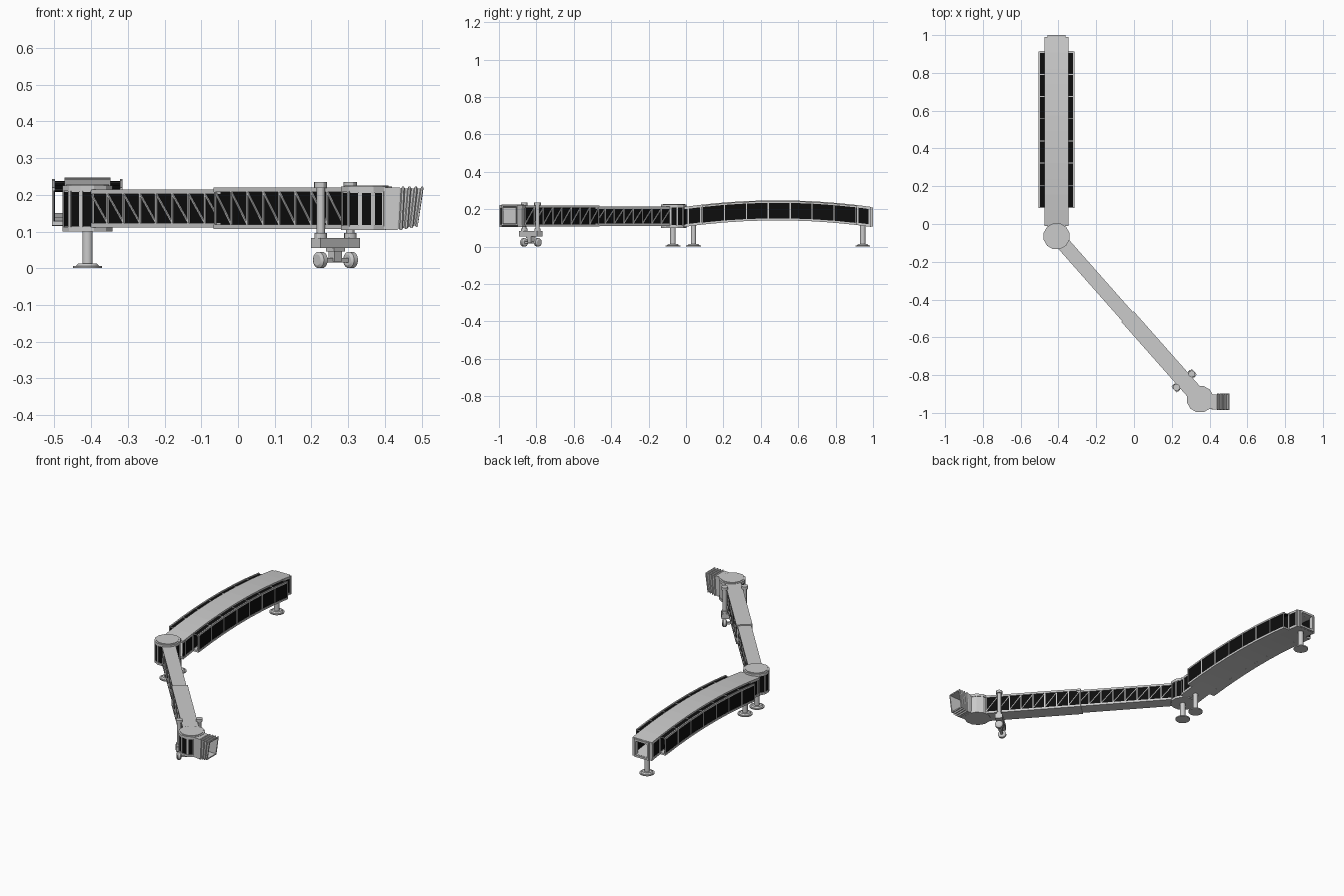
import bpy, bmesh, math
from mathutils import Matrix, Vector

if "Cube" in bpy.data.objects:
    bpy.data.objects.remove(bpy.data.objects["Cube"])

black = bpy.data.materials.new("dark_glass")
black.diffuse_color = (0.004, 0.004, 0.004, 1)
black.use_nodes = True
black.node_tree.nodes["Principled BSDF"].inputs["Base Color"].default_value = black.diffuse_color
I = Matrix.Identity(4)


def finish(name, bm, mat=None, smooth=False):
    bmesh.ops.recalc_face_normals(bm, faces=bm.faces[:])
    me = bpy.data.meshes.new(name)
    bm.to_mesh(me)
    bm.free()
    ob = bpy.data.objects.new(name, me)
    bpy.context.collection.objects.link(ob)
    if mat:
        me.materials.append(mat)
    if smooth:
        bpy.context.view_layer.objects.active = ob
        ob.select_set(True)
        bpy.ops.object.shade_smooth_by_angle()
        ob.select_set(False)


def box(bm, lo, hi, M=I):
    lo, hi = Vector(lo), Vector(hi)
    S = Matrix.Diagonal((*(hi - lo), 1))
    bmesh.ops.create_cube(bm, size=1, matrix=M @ Matrix.Translation((lo + hi) / 2) @ S)


def bar(bm, p, q, w, M=I):
    p, q = Vector(p), Vector(q)
    R = (q - p).to_track_quat('Z', 'Y').to_matrix().to_4x4()
    h = (q - p).length / 2
    box(bm, (-w / 2, -w / 2, -h), (w / 2, w / 2, h), M @ Matrix.Translation((p + q) / 2) @ R)


def cyl(bm, x, y, z0, z1, r, n=16, r2=None, M=I):
    R = Matrix.Rotation(math.pi / n, 4, 'Z')
    bmesh.ops.create_cone(bm, cap_ends=True, segments=n, radius1=r, radius2=r if r2 is None else r2,
                          depth=z1 - z0, matrix=M @ Matrix.Translation((x, y, (z0 + z1) / 2)) @ R)


def loft(bm, rings):
    rows = [[bm.verts.new(v) for v in ring] for ring in rings]
    n = len(rows[0])
    for a, b in zip(rows, rows[1:]):
        for i in range(n):
            bm.faces.new((a[i], a[(i + 1) % n], b[(i + 1) % n], b[i]))
    bm.faces.new(rows[0])
    bm.faces.new(rows[-1])


# ---- arched fixed walkway ----
FX = -0.41


def arc(y):
    return 0.035 * (1 - ((y - 0.49) / 0.5) ** 2)


def sweep(bm, x0, x1, z0, z1, y0, y1, n):
    if x0 > x1:
        x0, x1 = x1, x0
    rings = []
    for i in range(n + 1):
        y = y0 + (y1 - y0) * i / n
        h = arc(y)
        rings.append([(FX + x, y, z + h) for x, z in ((x0, z0), (x1, z0), (x1, z1), (x0, z1))])
    loft(bm, rings)


Y0, Y1, BAYS = 0.085, 0.912, 7
bm = bmesh.new()
sweep(bm, -0.0625, 0.0625, 0.199, 0.212, -0.01, 0.99, 12)
finish("walkway_roof", bm)
bm = bmesh.new()
sweep(bm, -0.0625, 0.0625, 0.105, 0.118, -0.01, 0.99, 12)
finish("walkway_floor", bm)

walls, glass, frames = bmesh.new(), bmesh.new(), bmesh.new()
for s in (-1, 1):
    sweep(walls, s * 0.055, s * 0.06, 0.117, 0.2, -0.005, 0.985, 12)
    # outer glazed side, glass top strip, rails and lower ledge
    sweep(glass, s * 0.089, s * 0.093, 0.115, 0.2, Y0, Y1, BAYS)
    sweep(glass, s * 0.062, s * 0.09, 0.197, 0.203, Y0, Y1, BAYS)
    sweep(frames, s * 0.088, s * 0.096, 0.199, 0.208, Y0, Y1, BAYS)
    sweep(frames, s * 0.06, s * 0.096, 0.105, 0.116, Y0, Y1, BAYS)
    for i in range(BAYS + 1):
        y = Y0 + 0.003 + (Y1 - Y0 - 0.006) * i / BAYS
        h = arc(y)
        bar(frames, (FX + s * 0.093, y, 0.108 + h), (FX + s * 0.093, y, 0.206 + h), 0.006)
        bar(frames, (FX + s * 0.062, y, 0.201 + h), (FX + s * 0.094, y, 0.201 + h), 0.005)
    for y in (0.012, 0.08, 0.917, 0.982):
        bar(frames, (FX + s * 0.06, y, 0.108 + arc(y)), (FX + s * 0.06, y, 0.21 + arc(y)), 0.008)
finish("walkway_inner_walls", walls, black)
finish("walkway_side_glass", glass, black)
finish("walkway_side_frames", frames)

# doorway frame at the building end
bm = bmesh.new()
for s in (-1, 1):
    a, b = sorted((s * 0.037, s * 0.047))
    box(bm, (FX + a, 0.975, 0.11), (FX + b, 1.0, 0.208))
    a, b = sorted((s * 0.045, s * 0.062))
    box(bm, (FX + a, 0.975, 0.108), (FX + b, 0.99, 0.21))
box(bm, (FX - 0.047, 0.975, 0.198), (FX + 0.047, 1.0, 0.21))
box(bm, (FX - 0.047, 0.975, 0.106), (FX + 0.047, 1.0, 0.117))
finish("end_doorway", bm)

# support columns with stepped round feet
bm = bmesh.new()
for y in (-0.07, 0.04, 0.945):
    cyl(bm, FX, y, 0.0, 0.006, 0.04, 20)
    cyl(bm, FX, y, 0.006, 0.013, 0.032, 20, 0.026)
    cyl(bm, FX, y, 0.01, 0.112, 0.0145, 16)
finish("support_columns", bm, None, True)


# ---- twelve-sided cabins ----
def drum(name, cx, cy, R, z0, z1, glazed):
    g, k = bmesh.new(), bmesh.new()
    cyl(g, cx, cy, z0, z0 + 0.012, R, 12)
    cyl(g, cx, cy, z0 + 0.01, z1 - 0.01, R * 0.95, 12)
    cyl(g, cx, cy, z1 - 0.015, z1, R, 12)
    cyl(g, cx, cy, z1, z1 + 0.003, R * 0.86, 12)
    ap = R * 0.95 * math.cos(math.pi / 12)
    w = R * 0.95 * math.sin(math.pi / 12)
    for i in range(12):
        M = Matrix.Translation((cx, cy, 0)) @ Matrix.Rotation(math.radians(30 * i), 4, 'Z')
        if glazed(30 * i):
            box(k, (ap - 0.004, -w * 0.72, z0 + 0.014), (ap + 0.001, w * 0.72, z1 - 0.017), M)
            P = M @ Matrix.Rotation(math.pi / 12, 4, 'Z')
            box(g, (R * 0.92, -0.0045, z0 + 0.01), (R * 0.985, 0.0045, z1 - 0.012), P)
    finish(name + "_shell", g)
    finish(name + "_windows", k, black)


drum("rotunda", FX, -0.065, 0.071, 0.1, 0.225, lambda a: True)
drum("cab", 0.35, -0.927, 0.072, 0.104, 0.222, lambda a: 110 < a < 320)

# ---- telescopic tunnel, local x runs from rotunda to cab ----
T = Matrix.Translation((FX, -0.065, 0)) @ Matrix.Rotation(math.atan2(-0.86, 0.76), 4, 'Z')


def tunnel(name, s0, s1, hw, z0, z1, bays):
    g, k = bmesh.new(), bmesh.new()
    e = 0.012
    box(g, (s0, -hw, z0), (s1, hw, z0 + e), T)
    box(g, (s0, -hw, z1 - e), (s1, hw, z1), T)
    box(k, (s0 + 0.003, -hw + 0.006, z0 + e), (s1 - 0.003, hw - 0.006, z1 - e), T)
    box(g, (s0, -hw + 0.002, z0 + e), (s0 + 0.006, hw - 0.002, z1 - e), T)
    d = (s1 - s0 - 0.006) / bays
    for side in (-1, 1):
        y = side * (hw - 0.004)
        for i in range(bays + 1):
            x = s0 + 0.003 + d * i
            bar(g, (x, y, z0 + e / 2), (x, y, z1 - e / 2), 0.006, T)
            if i < bays:
                bar(g, (x, y, z1 - e), (x + d, y, z0 + e), 0.0045, T)
    finish(name + "_frame", g)
    finish(name + "_glass", k, black)


tunnel("inner_tunnel", 0.05, 0.59, 0.037, 0.111, 0.214, 8)
tunnel("outer_tunnel", 0.567, 1.1, 0.043, 0.107, 0.22, 8)

# ---- lift columns and wheeled truck ----
S = 1.02
bm = bmesh.new()
for s in (-1, 1):
    cyl(bm, S, s * 0.054, 0.07, 0.225, 0.0115, 12, M=T)
    cyl(bm, S, s * 0.054, 0.219, 0.235, 0.018, 12, M=T)
    cyl(bm, S, s * 0.054, 0.08, 0.096, 0.017, 12, M=T)
finish("lift_columns", bm, None, True)
bm = bmesh.new()
box(bm, (S - 0.02, -0.072, 0.055), (S + 0.02, 0.072, 0.083), T)
box(bm, (S - 0.012, -0.014, 0.018), (S + 0.012, 0.014, 0.056), T)
box(bm, (S - 0.016, -0.02, 0.046), (S + 0.016, 0.02, 0.056), T)
box(bm, (S - 0.006, -0.055, 0.016), (S + 0.006, 0.055, 0.028), T)
finish("truck_beam", bm)
bm = bmesh.new()
for s in (-1, 1):
    W = T @ Matrix.Translation((S, s * 0.055, 0.0225)) @ Matrix.Rotation(math.pi / 2, 4, 'X')
    cyl(bm, 0, 0, -0.007, 0.007, 0.0225, 16, M=W)
    cyl(bm, 0, 0, 0.007, 0.012, 0.0225, 16, 0.015, M=W)
    cyl(bm, 0, 0, -0.012, -0.007, 0.015, 16, 0.0225, M=W)
finish("truck_wheels", bm, None, True)


# ---- docking bellows, open at the front ----
def ring(x, hw, z0, z1, lean):
    c = -0.942
    return [(x - lean, c - hw, z0), (x - lean, c + hw, z0), (x + lean, c + hw, z1), (x + lean, c - hw, z1)]


rings = [ring(0.36, 0.036, 0.106, 0.22, 0), ring(0.437, 0.04, 0.104, 0.22, 0.003)]
for i in range(4):
    x, l, z = 0.441 + i * 0.016, 0.003 + i * 0.0015, 0.104 + i * 0.003
    rings.append(ring(x, 0.039, z + 0.004, 0.217, l))
    rings.append(ring(x + 0.003, 0.044, z, 0.222, l))
    rings.append(ring(x + 0.008, 0.044, z, 0.222, l))
    rings.append(ring(x + 0.011, 0.039, z + 0.004, 0.217, l))
rings[-1] = ring(0.4975, 0.037, 0.12, 0.215, 0.0075)
rings.append(ring(0.43, 0.033, 0.122, 0.21, 0.003))
bm = bmesh.new()
loft(bm, rings)
finish("docking_bellows", bm)
